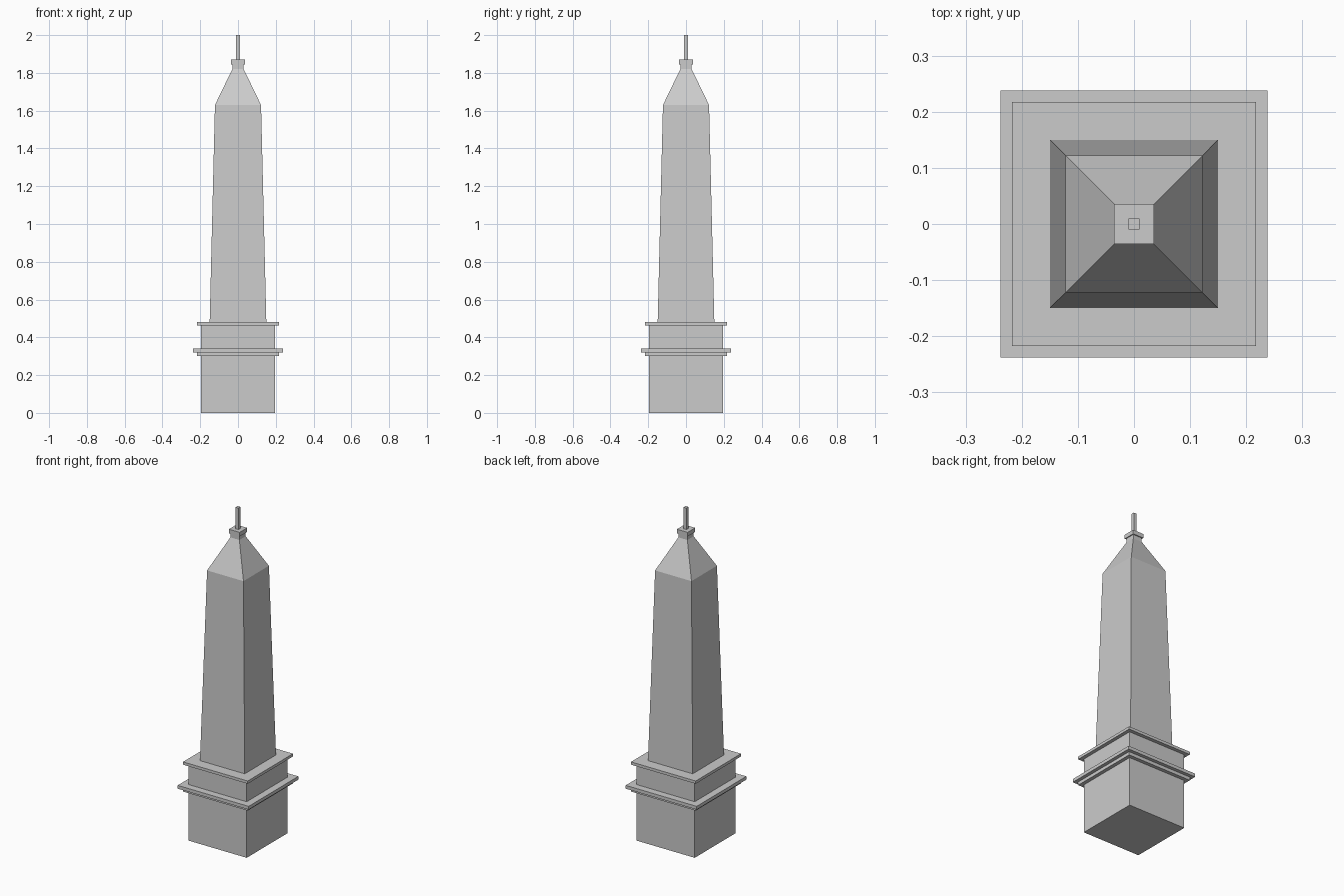
import bpy, bmesh

if "Cube" in bpy.data.objects:
    bpy.data.objects.remove(bpy.data.objects["Cube"])


def tier(name, z0, z1, h0, h1=None):
    """Square block from z0 to z1, half-width h0 at the bottom and h1 at the top."""
    h1 = h0 if h1 is None else h1
    bm = bmesh.new()
    bmesh.ops.create_cube(bm, size=2)
    for v in bm.verts:
        top = v.co.z > 0
        h = h1 if top else h0
        v.co = (v.co.x * h, v.co.y * h, z1 if top else z0)
    mesh = bpy.data.meshes.new(name)
    bm.to_mesh(mesh)
    bm.free()
    obj = bpy.data.objects.new(name, mesh)
    bpy.context.collection.objects.link(obj)
    return obj


# Pedestal with its ledges
tier("pedestal_base", 0, 0.30, 0.195)
tier("lower_ledge", 0.30, 0.32, 0.217)
tier("main_ledge", 0.32, 0.34, 0.238)
tier("pedestal_upper", 0.34, 0.463, 0.195)
tier("upper_ledge", 0.463, 0.48, 0.217)

# Tapered shaft and pyramid cap
tier("shaft", 0.48, 1.63, 0.15, 0.122)
tier("pyramid_cap", 1.63, 1.82, 0.122, 0.03)

# Stepped collar and spire
tier("collar_lower", 1.82, 1.845, 0.03)
tier("collar_upper", 1.845, 1.87, 0.036)
tier("spire", 1.87, 2.0, 0.01)
